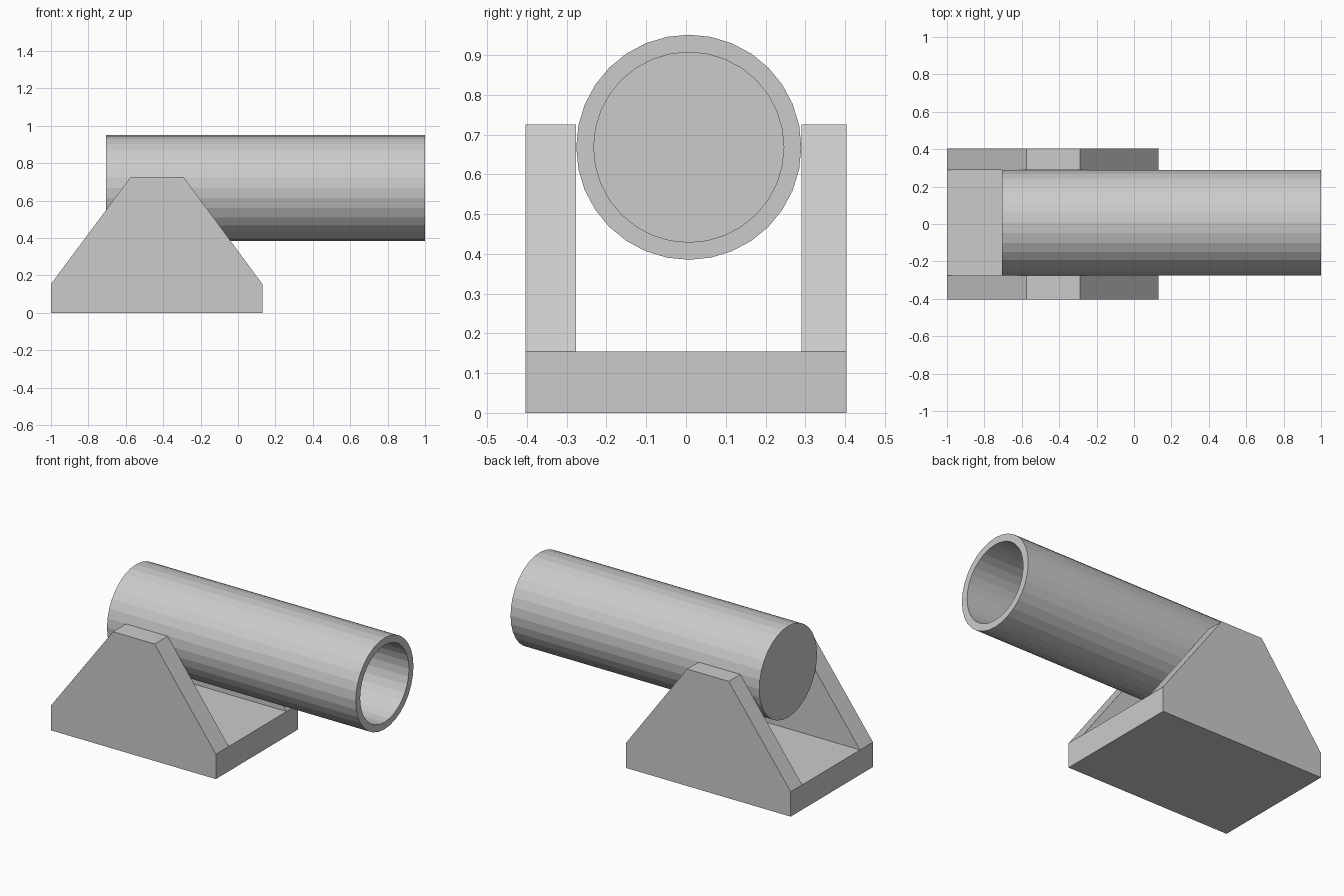
import bpy, bmesh
from math import pi
from mathutils import Matrix, Vector

if "Cube" in bpy.data.objects:
    bpy.data.objects.remove(bpy.data.objects["Cube"])

Y = [-0.403, -0.276, 0.29, 0.403]   # outer and inner faces of the cheeks
BASE_H, CHEEK_TOP = 0.154, 0.725
BARREL_Y, BARREL_Z = 0.007, 0.668


def finish(name, bm):
    bmesh.ops.recalc_face_normals(bm, faces=bm.faces[:])
    mesh = bpy.data.meshes.new(name)
    bm.to_mesh(mesh)
    bm.free()
    obj = bpy.data.objects.new(name, mesh)
    bpy.context.collection.objects.link(obj)
    return obj


# Carriage: flat base slab with two tapered cheeks raised from its edges
bm = bmesh.new()
bmesh.ops.create_cube(bm, size=1, matrix=Matrix.Translation(
    (-0.435, 0, BASE_H / 2)) @ Matrix.Diagonal((1.13, 0.806, BASE_H, 1)))
for y in Y[1:3]:
    bmesh.ops.bisect_plane(bm, geom=bm.verts[:] + bm.edges[:] + bm.faces[:],
                           plane_co=(0, y, 0), plane_no=(0, 1, 0))
bm.normal_update()
tops = [f for f in bm.faces if f.normal.z > 0.9
        and not Y[1] < f.calc_center_median().y < Y[2]]
for top in bmesh.ops.extrude_discrete_faces(bm, faces=tops)["faces"]:
    for v in top.verts:
        v.co.x = -0.575 if v.co.x < -0.435 else -0.29
        v.co.z = CHEEK_TOP
bmesh.ops.remove_doubles(bm, verts=bm.verts[:], dist=1e-5)
bmesh.ops.dissolve_limit(bm, angle_limit=0.01, verts=bm.verts[:], edges=bm.edges[:])
finish("carriage", bm)

# Barrel: closed at the back, bored out from the muzzle
bm = bmesh.new()
x0, x1 = -0.705, 1.0
bmesh.ops.create_cone(bm, cap_ends=True, segments=32, radius1=0.283, radius2=0.283,
                      depth=x1 - x0, matrix=Matrix.Translation(
                          ((x0 + x1) / 2, BARREL_Y, BARREL_Z)) @ Matrix.Rotation(pi / 2, 4, 'Y'))
bm.normal_update()
muzzle = max(bm.faces, key=lambda f: f.calc_center_median().x)
axis = Vector((0, BARREL_Y, BARREL_Z))
bmesh.ops.inset_region(bm, faces=[muzzle], thickness=0.04)
for v in muzzle.verts:                      # exact bore radius
    d = Vector((0, v.co.y, v.co.z)) - axis
    v.co = axis + d.normalized() * 0.239 + Vector((x1, 0, 0))
bore = bmesh.ops.extrude_discrete_faces(bm, faces=[muzzle])["faces"][0]
for v in bore.verts:
    v.co.x = x0 + 0.044
finish("barrel", bm)
